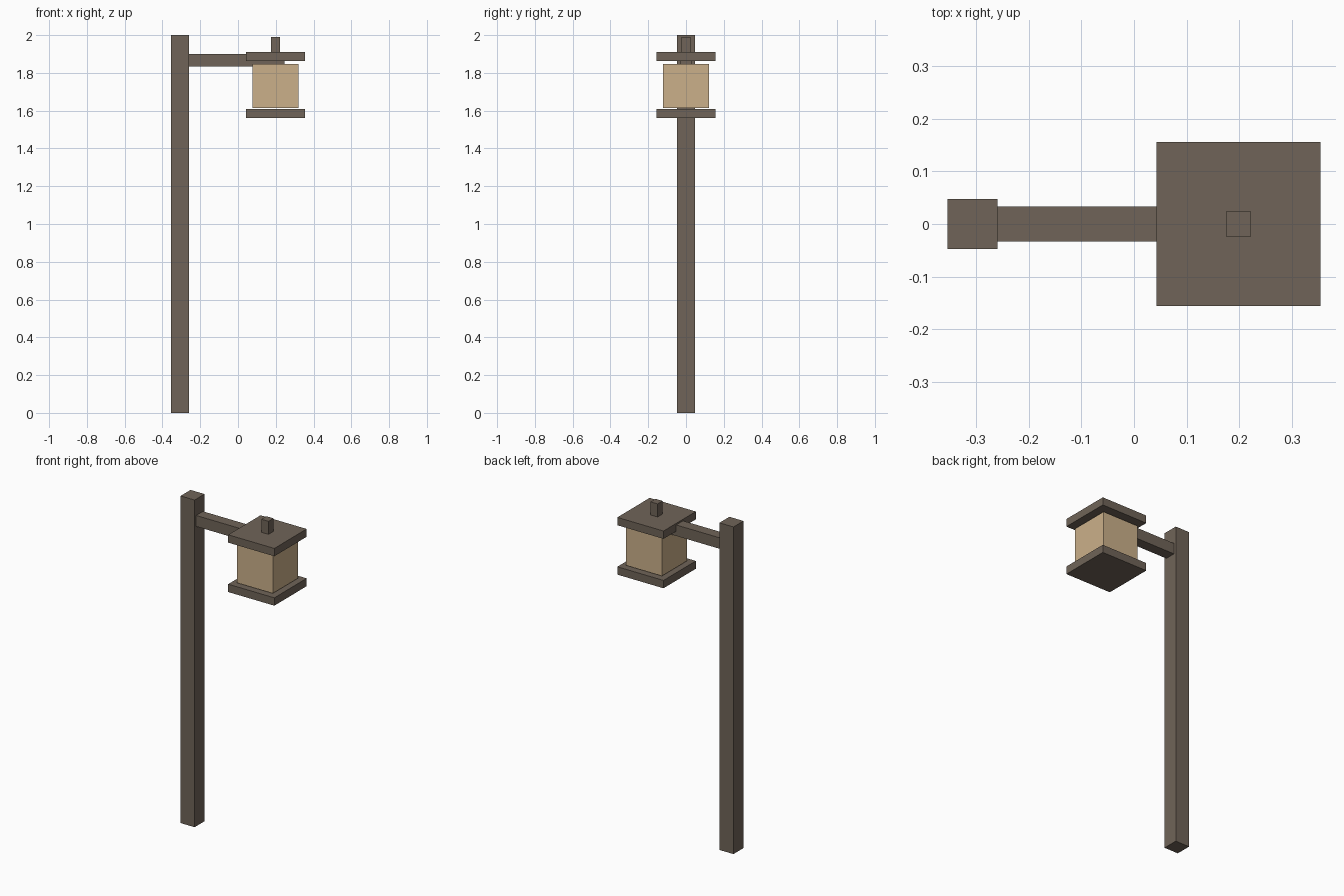
import bpy
from mathutils import Vector

cube = bpy.data.objects.get("Cube")
if cube:
    bpy.data.objects.remove(cube, do_unlink=True)


def make_material(name, rgb):
    """Flat material from an sRGB colour, stored as linear values."""
    linear = [((c / 255 + 0.055) / 1.055) ** 2.4 for c in rgb]
    mat = bpy.data.materials.new(name)
    mat.use_nodes = True
    mat.diffuse_color = (*linear, 1)
    shader = mat.node_tree.nodes["Principled BSDF"]
    shader.inputs["Base Color"].default_value = (*linear, 1)
    return mat


def box(name, low, high, mat):
    """Box spanning two opposite corners."""
    low, high = Vector(low), Vector(high)
    bpy.ops.mesh.primitive_cube_add(size=1, location=(low + high) / 2)
    obj = bpy.context.object
    obj.name = name
    obj.scale = high - low
    bpy.ops.object.transform_apply(location=False, rotation=False, scale=True)
    obj.data.materials.append(mat)
    return obj


def lantern_box(name, half, bottom, top, mat):
    """Square box centred on the lantern axis."""
    return box(name, (LANTERN_X - half, -half, bottom),
               (LANTERN_X + half, half, top), mat)


wood = make_material("dark_wood", (112, 100, 88))
paper = make_material("warm_lamp_panel", (203, 176, 138))
LANTERN_X = 0.199

# Post and the arm that carries the lantern
box("post", (-0.355, -0.048, 0), (-0.26, 0.048, 2), wood)
box("arm", (-0.262, -0.033, 1.833), (0.245, 0.033, 1.9), wood)

# Lantern, from the bottom up
lantern_box("lantern_base", 0.156, 1.56, 1.608, wood)
lantern_box("lantern_body", 0.122, 1.613, 1.846, paper)
lantern_box("lantern_roof", 0.156, 1.862, 1.91, wood)
lantern_box("roof_finial", 0.024, 1.91, 1.99, wood)
